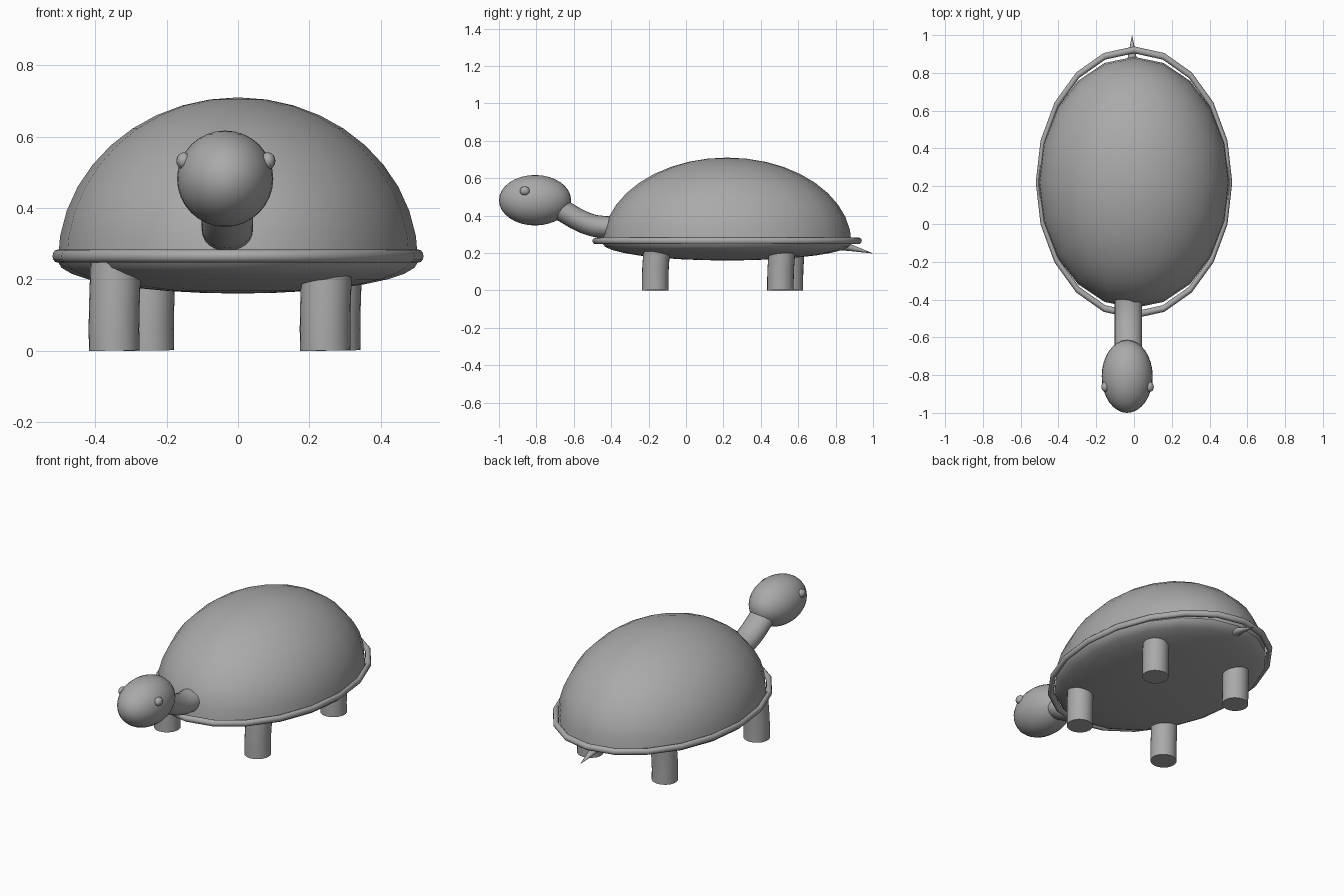
import bpy
import bmesh
from math import sin, cos, pi, radians
from mathutils import Vector

if "Cube" in bpy.data.objects:
    bpy.data.objects.remove(bpy.data.objects["Cube"], do_unlink=True)

grey = bpy.data.materials.new("plain grey")
grey.use_nodes = True
grey.diffuse_color = (0.4, 0.4, 0.4, 1)
grey.node_tree.nodes["Principled BSDF"].inputs["Base Color"].default_value = grey.diffuse_color


def finish(name, bm, location=(0, 0, 0), angle=40):
    """Turn a bmesh into a named, smooth-shaded object."""
    bmesh.ops.recalc_face_normals(bm, faces=bm.faces)
    mesh = bpy.data.meshes.new(name)
    bm.to_mesh(mesh)
    bm.free()
    mesh.materials.append(grey)
    obj = bpy.data.objects.new(name, mesh)
    obj.location = location
    bpy.context.collection.objects.link(obj)
    bpy.ops.object.select_all(action='DESELECT')
    obj.select_set(True)
    bpy.context.view_layer.objects.active = obj
    bpy.ops.object.shade_smooth_by_angle(angle=radians(angle))
    return obj


def half_ellipsoid(name, centre, rx, ry, height, rings, sides=20):
    """Half of an ellipsoid; a negative height makes it hang down."""
    bm = bmesh.new()
    bmesh.ops.create_uvsphere(bm, u_segments=sides, v_segments=2 * rings, radius=1)
    bmesh.ops.delete(bm, geom=[v for v in bm.verts if v.co.z < -0.01], context='VERTS')
    bmesh.ops.holes_fill(bm, edges=[e for e in bm.edges if e.is_boundary])
    bmesh.ops.scale(bm, vec=(rx, ry, height), verts=bm.verts)
    return finish(name, bm, centre)


def ellipsoid(name, centre, radii, sides=32):
    bm = bmesh.new()
    bmesh.ops.create_uvsphere(bm, u_segments=sides, v_segments=sides // 2, radius=1)
    bmesh.ops.scale(bm, vec=radii, verts=bm.verts)
    return finish(name, bm, centre)


def tube(name, path, sizes, sides=24):
    """Loft ellipses along a path; sizes are (half width, half depth)."""
    bm = bmesh.new()
    points = [Vector(p) for p in path]
    rings = []
    for i, p in enumerate(points):
        along = (points[min(i + 1, len(points) - 1)] - points[max(i - 1, 0)]).normalized()
        across = Vector((1, 0, 0))
        across = (across - along * across.dot(along)).normalized()
        depth = along.cross(across)
        w, d = sizes[i]
        angles = [2 * pi * k / sides for k in range(sides)]
        rings.append([bm.verts.new(p + across * w * cos(a) + depth * d * sin(a)) for a in angles])
    for low, high in zip(rings, rings[1:]):
        for k in range(sides):
            n = (k + 1) % sides
            bm.faces.new((low[k], low[n], high[n], high[k]))
    bm.faces.new(rings[0])
    bm.faces.new(rings[-1])
    return finish(name, bm)


def rim(name, centre, scale, minor, major_sides=20, minor_sides=12):
    """Coarse ring around the shell edge."""
    bm = bmesh.new()
    grid = []
    for i in range(major_sides):
        a = 2 * pi * i / major_sides
        row = []
        for j in range(minor_sides):
            b = 2 * pi * j / minor_sides
            r = 1 + minor * cos(b)
            row.append(bm.verts.new((scale[0] * r * cos(a), scale[1] * r * sin(a), scale[2] * sin(b))))
        grid.append(row)
    for i in range(major_sides):
        for j in range(minor_sides):
            i2, j2 = (i + 1) % major_sides, (j + 1) % minor_sides
            bm.faces.new((grid[i][j], grid[i2][j], grid[i2][j2], grid[i][j2]))
    return finish(name, bm, centre)


# Shell, belly and rim
half_ellipsoid("shell", (0, 0.22, 0.25), 0.505, 0.665, 0.46, 10)
half_ellipsoid("belly", (0, 0.22, 0.25), 0.505, 0.665, -0.09, 8)
rim("shell_rim", (0, 0.22, 0.265), (0.507, 0.702, 0.018), 0.026)

# Head and eyes
ellipsoid("head", (-0.036, -0.807, 0.482), (0.135, 0.193, 0.135))
for name, x in (("left_eye", 0.084), ("right_eye", -0.152)):
    ellipsoid(name, (x, -0.862, 0.532), (0.021, 0.027, 0.024), 16)

# Neck curving up from the shell into the head
neck_path = [(-0.03, -0.33, 0.34), (-0.03, -0.43, 0.338), (-0.03, -0.49, 0.345),
             (-0.03, -0.54, 0.361), (-0.03, -0.59, 0.385), (-0.03, -0.65, 0.421),
             (-0.03, -0.74, 0.47)]
tube("neck", neck_path, [(0.072, 0.059)] * len(neck_path))

# Slightly bowed legs
legs = {"front_left_leg": (0.245, -0.165), "front_right_leg": (-0.347, -0.165),
        "rear_left_leg": (0.273, 0.505), "rear_right_leg": (-0.25, 0.555)}
for name, (x, y) in legs.items():
    path = [(x, y, 0), (x - 0.001, y, 0.06), (x, y + 0.002, 0.12),
            (x + 0.002, y + 0.006, 0.18), (x + 0.004, y + 0.01, 0.25)]
    tube(name, path, [(0.071, 0.071)] * len(path))

# Pointed tail under the rim
tube("tail", [(-0.01, 0.81, 0.244), (-0.01, 0.9, 0.223), (-0.01, 0.998, 0.198)],
     [(0.036, 0.028), (0.02, 0.015), (0.0008, 0.0008)], 16)
